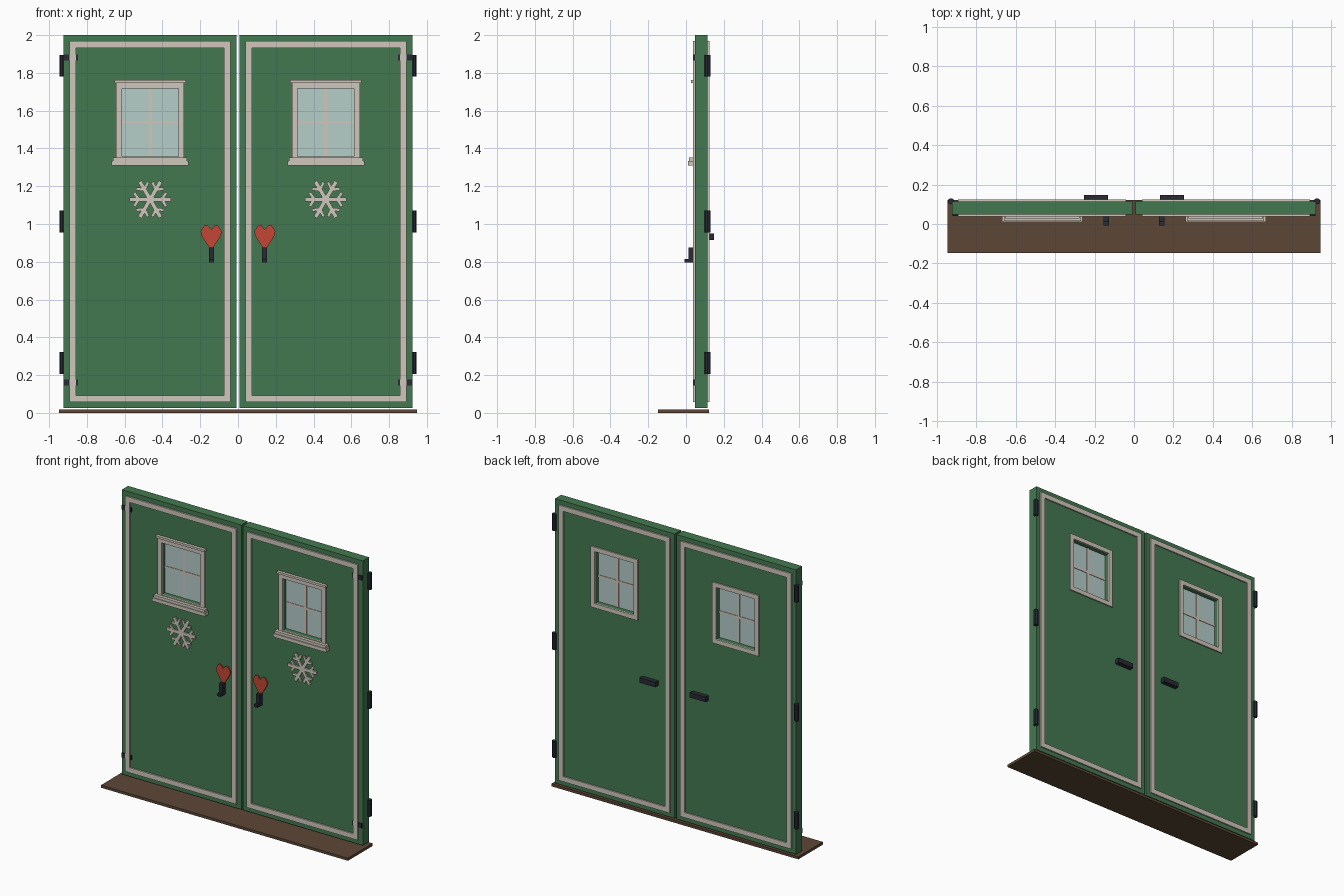
import bpy, bmesh, math
from mathutils import Matrix

if "Cube" in bpy.data.objects:
    bpy.data.objects.remove(bpy.data.objects["Cube"])


def mat(name, rgb):
    lin = [((c / 255 + 0.055) / 1.055) ** 2.4 for c in rgb]
    m = bpy.data.materials.new(name)
    m.diffuse_color = (*lin, 1)
    m.use_nodes = True
    m.node_tree.nodes["Principled BSDF"].inputs["Base Color"].default_value = m.diffuse_color
    return m


GREEN = mat("green paint", (68, 121, 81))
CREAM = mat("cream trim", (207, 199, 187))
GLASS = mat("pale glass", (181, 205, 201))
RED = mat("red heart paint", (194, 70, 54))
IRON = mat("dark iron", (40, 42, 52))
BROWN = mat("brown wood", (92, 71, 54))


def finish(name, bm, m):
    bmesh.ops.recalc_face_normals(bm, faces=bm.faces)
    me = bpy.data.meshes.new(name)
    bm.to_mesh(me)
    bm.free()
    me.materials.append(m)
    ob = bpy.data.objects.new(name, me)
    bpy.context.collection.objects.link(ob)
    return ob


def add_box(bm, x0, x1, y0, y1, z0, z1, rot=None):
    mx = Matrix.Translation(((x0 + x1) / 2, (y0 + y1) / 2, (z0 + z1) / 2)) @ \
        Matrix.Diagonal((x1 - x0, y1 - y0, z1 - z0, 1))
    bmesh.ops.create_cube(bm, size=1, matrix=(rot @ mx) if rot else mx)


def box(name, m, *b):
    bm = bmesh.new()
    add_box(bm, *b)
    return finish(name, bm, m)


# rectangular ring: outer and inner are (x0, x1, z0, z1)
def ring(name, m, outer, inner, y0, y1):
    bm = bmesh.new()
    loops = []
    for (a, b, c, d), y in ((outer, y0), (inner, y0), (inner, y1), (outer, y1)):
        loops.append([bm.verts.new((x, y, z)) for x, z in ((a, c), (b, c), (b, d), (a, d))])
    for k in range(4):
        p, q = loops[k], loops[(k + 1) % 4]
        for i in range(4):
            j = (i + 1) % 4
            bm.faces.new((p[i], p[j], q[j], q[i]))
    return finish(name, bm, m)


def inset(r, t):
    return (r[0] + t, r[1] - t, r[2] + t, r[3] - t)


F, B = 0.047, 0.115            # door front and back planes
CX = 0.465                     # window and snowflake centre
HOLE = (CX - 0.149, CX + 0.149, 1.358, 1.718)


def right_leaf():
    obs = []
    add = obs.append
    # door leaf and perimeter trims
    add(ring("door_leaf", GREEN, (0.007, 0.925, 0.026, 2.0), HOLE, F, B))
    t = (0.04, 0.893, 0.057, 1.968)
    add(ring("front_trim", CREAM, t, inset(t, 0.035), 0.037, F))
    add(ring("back_trim", CREAM, t, inset(t, 0.035), B, 0.124))
    # window
    add(ring("window_frame_front", CREAM, inset(HOLE, -0.031), HOLE, 0.037, F))
    add(ring("window_frame_back", CREAM, inset(HOLE, -0.031), HOLE, B, 0.124))
    add(box("window_glass", GLASS, HOLE[0], HOLE[1], 0.077, 0.085, HOLE[2], HOLE[3]))
    add(box("window_cap", CREAM, CX - 0.189, CX + 0.189, 0.027, F, 1.747, 1.762))
    add(box("window_sill_upper", CREAM, CX - 0.196, CX + 0.196, 0.016, F, 1.334, 1.352))
    add(box("window_sill", CREAM, CX - 0.204, CX + 0.204, 0.01, F, 1.31, 1.334))
    bm = bmesh.new()
    add_box(bm, CX - 0.009, CX + 0.009, 0.073, 0.089, HOLE[2], HOLE[3])
    add_box(bm, HOLE[0], HOLE[1], 0.0735, 0.0885, 1.529, 1.545)
    add(finish("window_bars", bm, CREAM))
    # snowflake: six arms, each with two side twigs
    bm = bmesh.new()
    for k in range(6):
        r = Matrix.Translation((CX, 0, 1.13)) @ Matrix.Rotation(math.radians(60 * k), 4, 'Y')
        add_box(bm, 0, 0.11, 0.038, F, -0.011, 0.011, r)
        for s in (-1, 1):
            tw = r @ Matrix.Translation((0.06, 0, 0)) @ Matrix.Rotation(math.radians(55 * s), 4, 'Y')
            add_box(bm, 0, 0.044, 0.0385, F, -0.008, 0.008, tw)
    add(finish("snowflake", bm, CREAM))
    # heart plate
    half = [(0, 0.034), (0.017, 0.056), (0.036, 0.056), (0.056, 0.026), (0.05, 0.0), (0.012, -0.06)]
    pts = half + [(-x, z) for x, z in half[:0:-1]]
    bm = bmesh.new()
    f = bm.faces.new([bm.verts.new((0.142 + x, 0.039, 0.936 + z)) for x, z in pts])
    e = bmesh.ops.extrude_face_region(bm, geom=[f])
    bmesh.ops.translate(bm, vec=(0, F - 0.039, 0),
                        verts=[v for v in e["geom"] if isinstance(v, bmesh.types.BMVert)])
    add(finish("heart_plate", bm, RED))
    # handles
    add(box("outer_handle", IRON, 0.128, 0.154, 0.012, F, 0.795, 0.876))
    add(box("outer_handle_lip", IRON, 0.128, 0.154, -0.008, 0.012, 0.795, 0.815))
    add(box("inner_handle", IRON, 0.132, 0.254, B, 0.148, 0.915, 0.949))
    # hinge barrels and front straps
    bm = bmesh.new()
    for z in (0.264, 1.013, 1.838):
        bmesh.ops.create_cone(bm, cap_ends=True, segments=8, radius1=0.016, radius2=0.016,
                              depth=0.115, matrix=Matrix.Translation((0.929, 0.115, z)))
    add(finish("hinges", bm, IRON))
    bm = bmesh.new()
    for z in (0.162, 1.881):
        add_box(bm, 0.848, 0.922, 0.04, F, z - 0.016, z + 0.016)
    add(finish("hinge_straps", bm, IRON))
    return obs


# mirror the right leaf to make the left one
for ob in right_leaf():
    bm = bmesh.new()
    bm.from_mesh(ob.data)
    bmesh.ops.scale(bm, vec=(-1, 1, 1), verts=bm.verts)
    finish("left_" + ob.name, bm, ob.data.materials[0])
    ob.name = "right_" + ob.name

# threshold board
box("threshold", BROWN, -0.948, 0.948, -0.148, 0.122, 0.0, 0.018)
